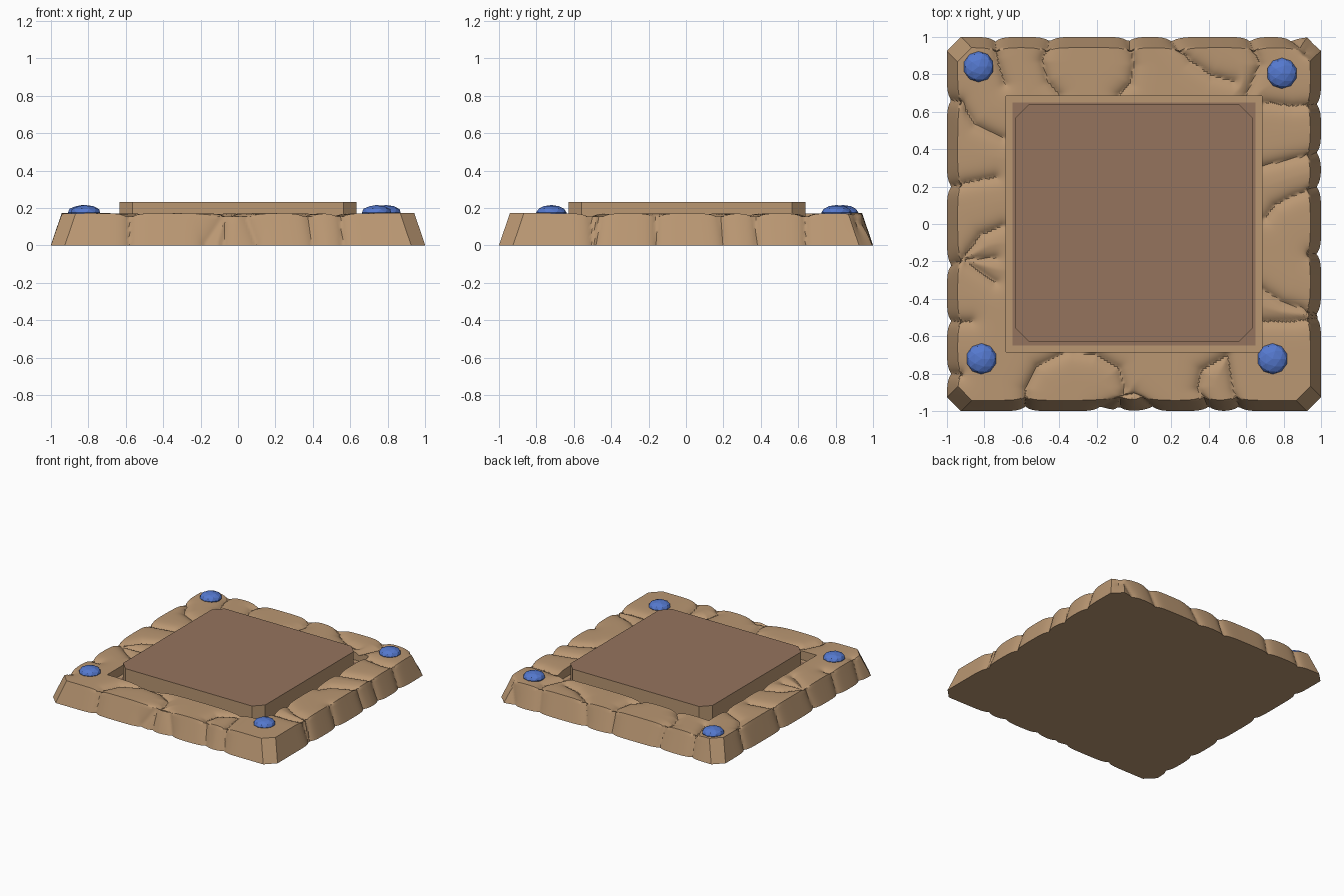
import bpy, bmesh, math
from mathutils import Vector

if "Cube" in bpy.data.objects:
    bpy.data.objects.remove(bpy.data.objects["Cube"])

def material(name, rgb):
    m = bpy.data.materials.new(name)
    m.diffuse_color = (*rgb, 1)
    m.use_nodes = True
    m.node_tree.nodes["Principled BSDF"].inputs["Base Color"].default_value = m.diffuse_color
    return m

STONE = material("sandstone", (0.49, 0.31, 0.17))
SLAB = material("dark_slab", (0.30, 0.175, 0.11))
BLUE = material("blue_gem", (0.09, 0.19, 0.62))

def finish(bm, name, *mats):
    me = bpy.data.meshes.new(name)
    bmesh.ops.recalc_face_normals(bm, faces=bm.faces)
    bm.to_mesh(me)
    bm.free()
    ob = bpy.data.objects.new(name, me)
    for m in mats:
        me.materials.append(m)
    bpy.context.collection.objects.link(ob)
    return ob

def octagon(h, c, n, m):
    """Square of half size h with corners cut by c; n steps per side, m per cut."""
    pts = []
    for k in range(4):
        a, b, d = Vector((-h + c, -h)), Vector((h - c, -h)), Vector((h, -h + c))
        side = [a.lerp(b, i / n) for i in range(n)] + [b.lerp(d, i / m) for i in range(m)]
        for p in side:
            for _ in range(k):
                p = Vector((-p.y, p.x))
            pts.append(p)
    return pts

# Crack lines between the stones, seen from above
CRACKS = [
    # back
    [(-.74, 1), (-.73, .88), (-.69, .75)],
    [(-.45, 1), (-.49, .87), (-.46, .76), (-.40, .69)],
    [(-.03, 1), (.0, .85), (-.02, .75), (-.08, .69)],
    [(.2, 1), (.3, .87), (.42, .79), (.53, .76)],
    [(.62, 1), (.67, .85), (.6, .69)],
    [(.84, 1), (.92, .93)],
    # front
    [(-.58, -1), (-.58, -.88), (-.52, -.76), (-.35, -.68), (-.2, -.7), (-.08, -.77), (-.05, -.88), (-.08, -1)],
    [(-.18, -1), (0, -.91), (.1, -1)],
    [(.4, -1), (.34, -.88), (.36, -.78), (.5, -.7)],
    [(.56, -1), (.53, -.88), (.5, -.7)],
    # left
    [(-1, .66), (-.92, .65), (-.85, .53), (-.7, .46)],
    [(-1, .2), (-.9, .22), (-.74, .25)],
    [(-1, -.22), (-.9, -.17), (-.82, -.06), (-.7, -.01)],
    [(-.92, -.19), (-.74, -.18)],
    [(-.9, -.2), (-.74, -.31)],
    [(-1, -.52), (-.87, -.52)],
    [(-1, -.8), (-.93, -.8)],
    # right
    [(1, .64), (.85, .63), (.7, .65)],
    [(1, .38), (.85, .35), (.69, .31)],
    [(1, .2), (.85, .15), (.75, .1), (.7, .03)],
    [(1, -.16), (.95, -.16)],
    [(.69, -.35), (.8, -.42), (1, -.48)],
    [(.69, -.52), (.85, -.52), (1, -.5)],
]
SEGS = [(Vector(a), Vector(b)) for c in CRACKS for a, b in zip(c, c[1:])]

def crack_depth(p):
    best = 9
    for a, b in SEGS:
        ab = b - a
        t = max(0, min(1, (p - a).dot(ab) / ab.length_squared))
        best = min(best, (p - a - ab * t).length)
    return 0.032 * math.exp(-best / 0.03)

# Stone frame: bevelled outer wall, cracked top, inner wall and recess floor
N, M, TOP, FLOOR = 150, 4, 0.172, 0.10
bottom = octagon(1.0, 0.075, N, M)
rim = octagon(0.942, 0.075, N, M)
inner = octagon(0.685, 0.004, N, M)
rings = []
S, T = 10, 24
for j in range(S):
    rings.append([(b.lerp(r, j / S), TOP * j / S, 1, 0) for b, r in zip(bottom, rim)])
for j in range(T + 1):
    w = max(0, 1 - j / 4)
    rings.append([(r.lerp(q, j / T), TOP, w, 1) for r, q in zip(rim, inner)])
bm = bmesh.new()
vrings = []
for ring in rings:
    row = []
    for p, z, side, top in ring:
        d = crack_depth(p)
        inward = Vector((p.x if abs(p.x) >= abs(p.y) else 0, p.y if abs(p.y) >= abs(p.x) else 0)).normalized()
        q = p - inward * d * side * 0.8
        row.append(bm.verts.new((q.x, q.y, z - d * top)))
    vrings.append(row)
vrings.append([bm.verts.new((p.x, p.y, FLOOR)) for p in inner])
count = len(bottom)
for lo, hi in zip(vrings, vrings[1:]):
    for i in range(count):
        k = (i + 1) % count
        bm.faces.new((lo[i], lo[k], hi[k], hi[i]))
bm.faces.new(vrings[0][::-1])
bm.faces.new(vrings[-1])
frame = finish(bm, "stone_frame", STONE)
bpy.context.view_layer.objects.active = frame
frame.select_set(True)
bpy.ops.object.shade_smooth_by_angle(angle=math.radians(35))
frame.select_set(False)

# Prism helper for the flat slabs
def prism(name, h, c, z0, z1, centre, mats, dark_top):
    bm = bmesh.new()
    outline = octagon(h, c, 1, 1)
    lo, hi = [[bm.verts.new((p.x + centre[0], p.y + centre[1], z)) for p in outline] for z in (z0, z1)]
    n = len(outline)
    for i in range(n):
        k = (i + 1) % n
        bm.faces.new((lo[i], lo[k], hi[k], hi[i]))
    bm.faces.new(lo[::-1])
    bm.faces.new(hi).material_index = dark_top
    return finish(bm, name, *mats)

# Dark panel in the recess and the raised pressure plate
prism("recess_panel", 0.65, 0.001, FLOOR - 0.02, FLOOR + 0.004, (0, 0), [SLAB], 0)
prism("pressure_plate", 0.633, 0.07, FLOOR - 0.02, 0.231, (0, 0.005), [STONE, SLAB], 1)

# Flattened faceted gems on the corners
for name, x, y in (("back_left", -.83, .84), ("back_right", .79, .805),
                   ("front_left", -.815, -.72), ("front_right", .74, -.72)):
    bm = bmesh.new()
    bmesh.ops.create_icosphere(bm, subdivisions=2, radius=0.082)
    for v in bm.verts:
        v.co = (v.co.x + x, v.co.y + y, v.co.z * 0.5 + 0.175)
    finish(bm, "gem_" + name, BLUE)
